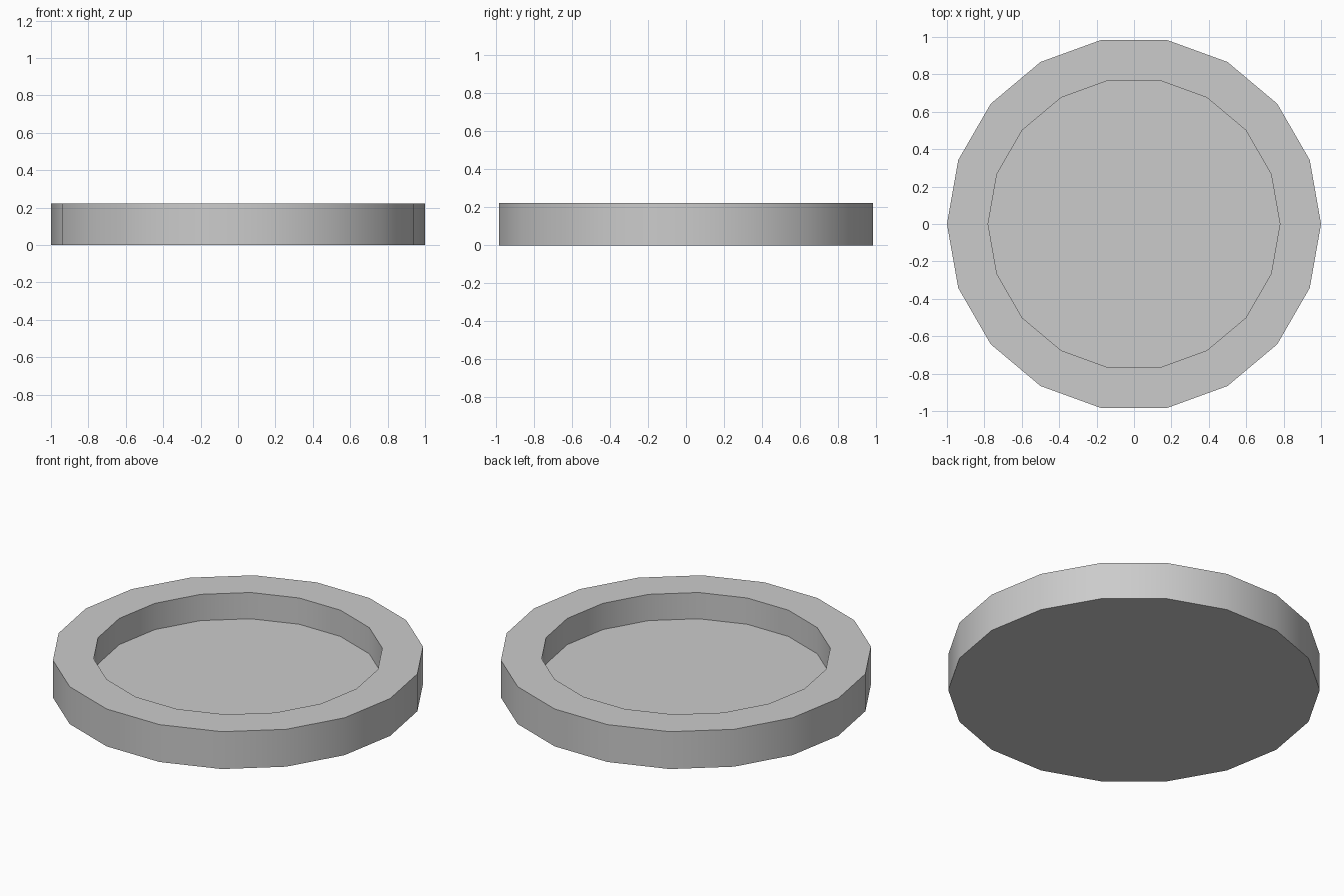
import bpy, bmesh, math

if "Cube" in bpy.data.objects:
    bpy.data.objects.remove(bpy.data.objects["Cube"])

SIDES = 18
HEIGHT = 0.222
FLOOR = 0.066
R_OUT, R_IN = 1.0, 0.78


def ring(bm, r, z):
    step = 2 * math.pi / SIDES
    return [bm.verts.new((r * math.cos(i * step), r * math.sin(i * step), z))
            for i in range(SIDES)]


# Shallow round tray: outer wall, flat rim, inner wall, recessed floor
bm = bmesh.new()
profile = [(R_OUT, 0), (R_OUT, HEIGHT), (R_IN, HEIGHT), (R_IN, FLOOR)]
rings = [ring(bm, r, z) for r, z in profile]
for a, b in zip(rings, rings[1:]):
    for i in range(SIDES):
        j = (i + 1) % SIDES
        bm.faces.new((a[i], a[j], b[j], b[i]))
bm.faces.new(rings[0][::-1])  # underside
bm.faces.new(rings[-1])       # recessed floor
bmesh.ops.recalc_face_normals(bm, faces=bm.faces)

mesh = bpy.data.meshes.new("round_tray")
bm.to_mesh(mesh)
bm.free()
tray = bpy.data.objects.new("round_tray", mesh)
bpy.context.collection.objects.link(tray)

# Smooth walls, crisp rim edges
bpy.context.view_layer.objects.active = tray
tray.select_set(True)
bpy.ops.object.shade_smooth_by_angle(angle=math.radians(30))
